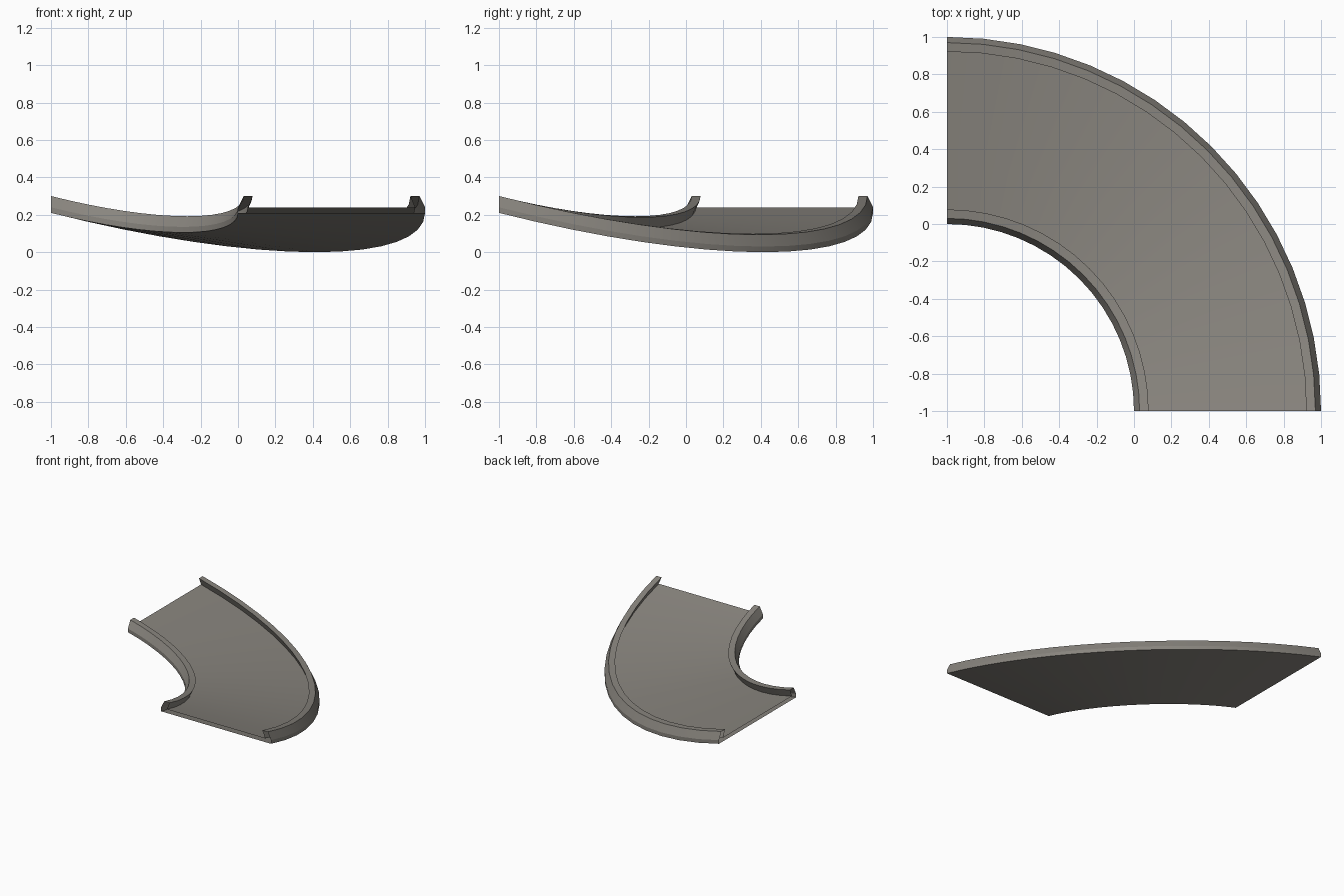
import bpy, bmesh, math

if "Cube" in bpy.data.objects:
    bpy.data.objects.remove(bpy.data.objects["Cube"])

SEGMENTS = 16
DIP = 0.105 / (math.sqrt(2) - 1)   # sag per unit of radius, deepest at 45 degrees

# Closed cross-section (radius, height) of the hollow track, ends left open
half = [(1.0, 0.21), (1.0, 0.24), (1.03, 0.30), (1.078, 0.30), (1.052, 0.24)]
profile = half + [(3.0 - r, z) for r, z in reversed(half)]

stone = bpy.data.materials.new("warm grey")
stone.diffuse_color = (0.25, 0.235, 0.21, 1)
stone.use_nodes = True
stone.node_tree.nodes["Principled BSDF"].inputs["Base Color"].default_value = stone.diffuse_color

# Sweep the section a quarter turn about the corner (-1, -1), sagging in the middle
bm = bmesh.new()
rings = []
for i in range(SEGMENTS + 1):
    a = math.pi / 2 * i / SEGMENTS
    c, s = math.cos(a), math.sin(a)
    sag = DIP * (c + s - 1)
    rings.append([bm.verts.new((-1 + r * c, -1 + r * s, z - sag * r)) for r, z in profile])
n = len(profile)
for a, b in zip(rings, rings[1:]):
    for k in range(n):
        j = (k + 1) % n
        bm.faces.new((a[k], b[k], b[j], a[j]))

bm.normal_update()
# Make the skin face outward: the underside must point down
under = min(bm.faces, key=lambda f: f.calc_center_median().z - 0.2 * f.calc_area())
bmesh.ops.recalc_face_normals(bm, faces=bm.faces)
if max(bm.faces, key=lambda f: f.calc_area() * (f.calc_center_median().z < 0.15)) and under.normal.z > 0:
    bmesh.ops.reverse_faces(bm, faces=bm.faces)

mesh = bpy.data.meshes.new("curved_track")
bm.to_mesh(mesh)
bm.free()
mesh.materials.append(stone)
track = bpy.data.objects.new("curved_track", mesh)
bpy.context.collection.objects.link(track)
bpy.context.view_layer.objects.active = track
track.select_set(True)
bpy.ops.object.shade_smooth_by_angle(angle=math.radians(20))
